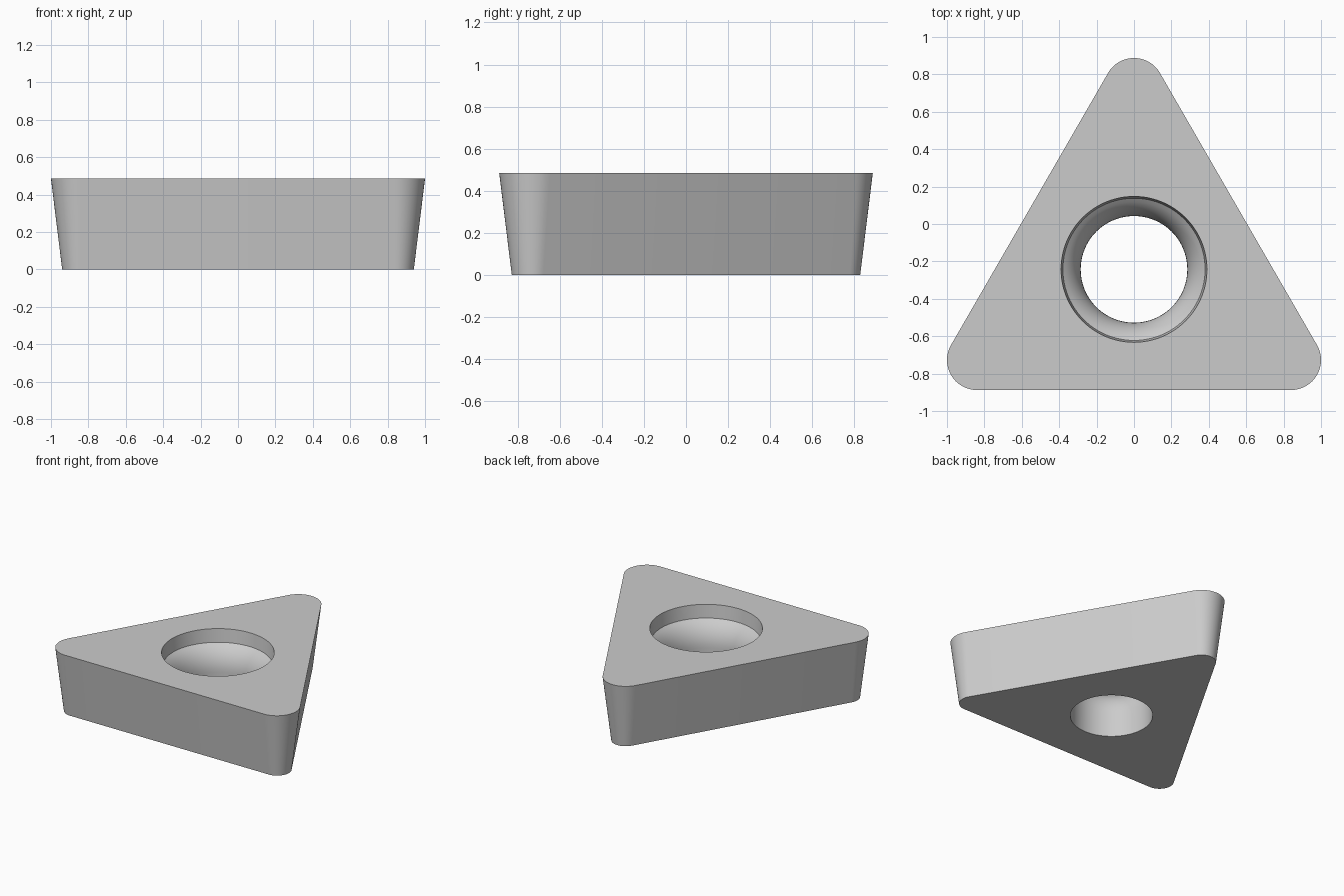
import bpy, bmesh, math

if "Cube" in bpy.data.objects:
    bpy.data.objects.remove(bpy.data.objects["Cube"])

H = 0.485            # thickness
D = 0.97             # centroid to corner-arc centres
CY = -0.2425         # hole / centroid y
ARC, HOLE = 16, 96

def outline(bm, r, z):
    """Rounded triangle loop with corner radius r."""
    loop = []
    for corner in (90, 210, 330):
        c = math.radians(corner)
        for i in range(ARC + 1):
            a = math.radians(corner - 60 + 120 * i / ARC)
            loop.append(bm.verts.new((D * math.cos(c) + r * math.cos(a),
                                      CY + D * math.sin(c) + r * math.sin(a), z)))
    return loop

def circle(bm, r, z):
    return [bm.verts.new((r * math.cos(2 * math.pi * i / HOLE),
                          CY + r * math.sin(2 * math.pi * i / HOLE), z)) for i in range(HOLE)]

def bridge(bm, a, b):
    n = len(a)
    for i in range(n):
        j = (i + 1) % n
        bm.faces.new((a[i], a[j], b[j], b[i]))

def cap(bm, outer, inner):
    """Flat face with a round hole."""
    edges = []
    for loop in (outer, inner):
        for i in range(len(loop)):
            p, q = loop[i], loop[(i + 1) % len(loop)]
            edges.append(bm.edges.get((p, q)) or bm.edges.new((p, q)))
    bmesh.ops.triangle_fill(bm, use_beauty=True, use_dissolve=False, edges=edges)

bm = bmesh.new()

# Tapered outer walls
bottom, top = outline(bm, 0.10, 0), outline(bm, 0.16, H)
bridge(bm, bottom, top)

# Hole: short upper wall, curved seat, straight throat
profile = [(0.39, H), (0.38, 0.385)]
for i in range(1, 9):
    t = math.radians(30 + 60 * i / 8)
    s = (1 - math.sin(t)) / (1 - math.sin(math.radians(30)))
    k = math.cos(t) / math.cos(math.radians(30))
    profile.append((0.285 + 0.095 * s, 0.20 + 0.185 * k))
profile.append((0.285, 0))
rings = [circle(bm, r, z) for r, z in profile]
for a, b in zip(rings, rings[1:]):
    bridge(bm, a, b)

# Flat top and underside
cap(bm, top, rings[0])
cap(bm, bottom, rings[-1])
bmesh.ops.recalc_face_normals(bm, faces=bm.faces)

mesh = bpy.data.meshes.new("triangular_insert")
bm.to_mesh(mesh)
bm.free()
obj = bpy.data.objects.new("triangular_insert", mesh)
bpy.context.collection.objects.link(obj)
bpy.context.view_layer.objects.active = obj
obj.select_set(True)
bpy.ops.object.shade_smooth_by_angle(angle=math.radians(35))
